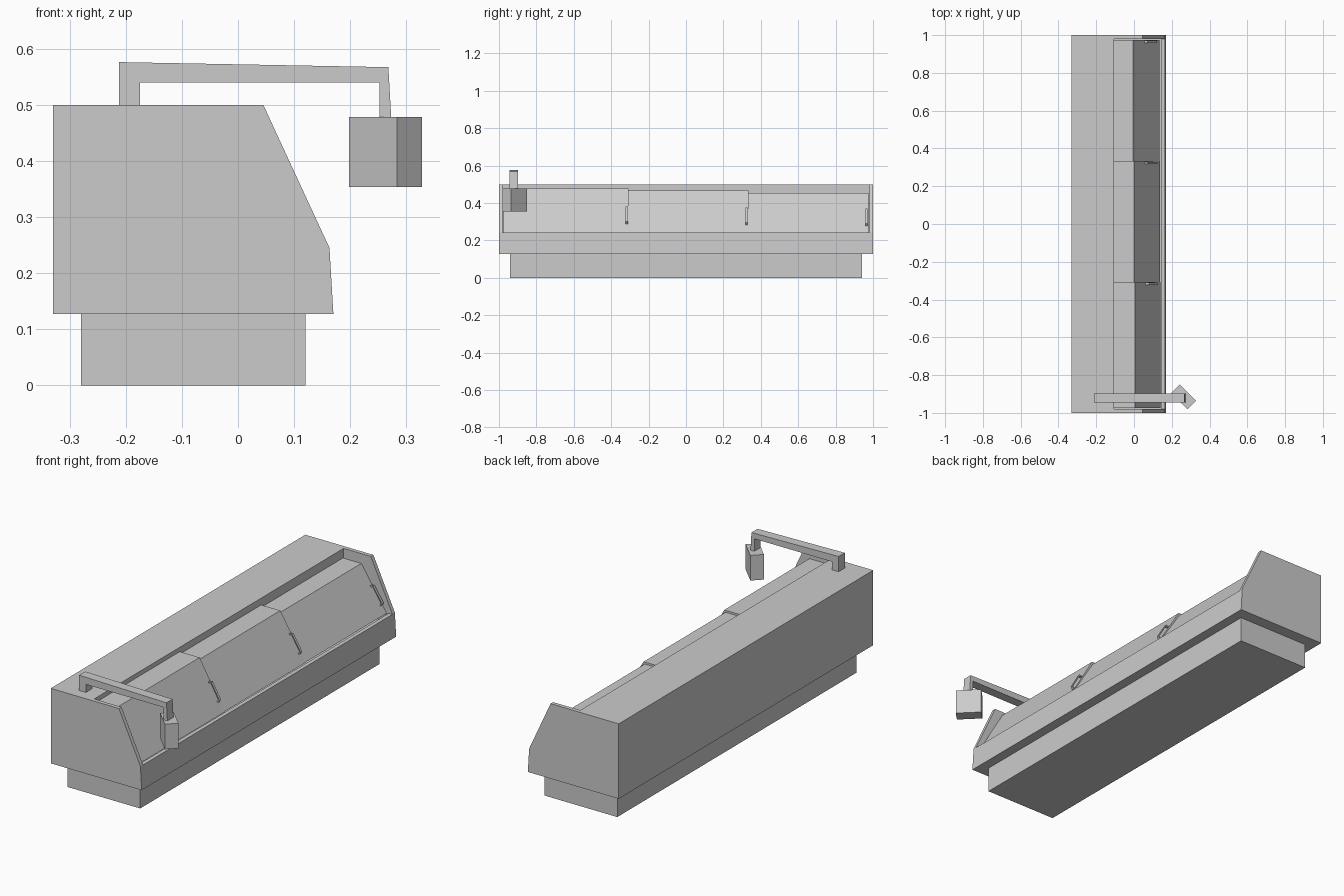
import bpy, bmesh
from math import radians
from mathutils import Vector

cube = bpy.data.objects.get("Cube")
if cube:
    bpy.data.objects.remove(cube, do_unlink=True)

grey = bpy.data.materials.new("light grey")
grey.use_nodes = True
COLOUR = (0.6, 0.6, 0.6, 1)
grey.diffuse_color = COLOUR
grey.node_tree.nodes["Principled BSDF"].inputs["Base Color"].default_value = COLOUR


def prism(name, profile, y0, y1):
    """Extrude an (x, z) outline from y0 to y1."""
    bm = bmesh.new()
    face = bm.faces.new([bm.verts.new((x, y0, z)) for x, z in profile])
    new = bmesh.ops.extrude_face_region(bm, geom=[face])["geom"]
    verts = [v for v in new if isinstance(v, bmesh.types.BMVert)]
    bmesh.ops.translate(bm, verts=verts, vec=(0, y1 - y0, 0))
    bmesh.ops.recalc_face_normals(bm, faces=bm.faces)
    mesh = bpy.data.meshes.new(name)
    bm.to_mesh(mesh)
    bm.free()
    mesh.materials.append(grey)
    obj = bpy.data.objects.new(name, mesh)
    bpy.context.scene.collection.objects.link(obj)
    return obj


def rect(x0, x1, z0, z1):
    return [(x0, z0), (x1, z0), (x1, z1), (x0, z1)]


# Plinth and cabinet
prism("plinth", rect(-0.28, 0.12, 0, 0.127), -0.94, 0.94)
cabinet = prism("cabinet", [(-0.33, 0.127), (0.17, 0.127), (0.163, 0.245),
                            (0.045, 0.5), (-0.33, 0.5)], -1, 1)

# Open well between the two end panels
well = prism("well_cutter", [(-0.105, 0.6), (-0.105, 0.2), (0.143, 0.2),
                             (0.143, 0.243), (0.25, 0.243), (0.25, 0.6)], -0.98, 0.98)
well.hide_render = True
cut = cabinet.modifiers.new("well", "BOOLEAN")
cut.operation = "DIFFERENCE"
cut.solver = "EXACT"
cut.object = well
bpy.context.view_layer.objects.active = cabinet
bpy.ops.object.modifier_apply(modifier=cut.name)
bpy.data.objects.remove(well, do_unlink=True)

# Three overlapping sliding lids, each lower than the last, with a pull handle
THICK = 0.01
foot = Vector((0.141, 0.243))
for i, (y0, y1) in enumerate([(-0.975, -0.307), (-0.32, 0.333), (0.32, 0.975)]):
    kink = Vector((0.004 - 0.004 * i, 0.478 - 0.012 * i))
    end = foot - Vector((0.003 * i, 0))
    prism(f"lid_{i + 1}", [(-0.105, kink.y), kink, end,
                           (end.x - THICK, end.y), (kink.x - THICK / 2, kink.y - THICK),
                           (-0.105, kink.y - THICK)], y0, y1)
    along = (end - kink).normalized()
    out = Vector((-along.y, along.x))
    start = kink.lerp(end, 0.42)

    def on_lid(s, h):
        return start + along * s + out * h

    outline = [on_lid(s, h) for s, h in [(0, 0), (0.006, 0.016), (0.099, 0.016), (0.105, 0),
                                         (0.098, 0), (0.094, 0.011), (0.011, 0.011), (0.007, 0)]]
    prism(f"lid_handle_{i + 1}", outline, y1 - 0.016, y1 - 0.004)

# Bracket arm reaching over the counter
prism("bracket_arm", [(-0.212, 0.5), (-0.175, 0.5), (-0.175, 0.54), (0.252, 0.54),
                      (0.252, 0.478), (0.273, 0.478), (0.268, 0.567), (-0.212, 0.576)],
      -0.945, -0.897)

# Turned box hanging from the arm
box = prism("hanging_box", rect(-0.061, 0.061, 0.353, 0.478), -0.031, 0.031)
box.location = (0.2625, -0.915, 0)
box.rotation_euler.z = radians(-45)
